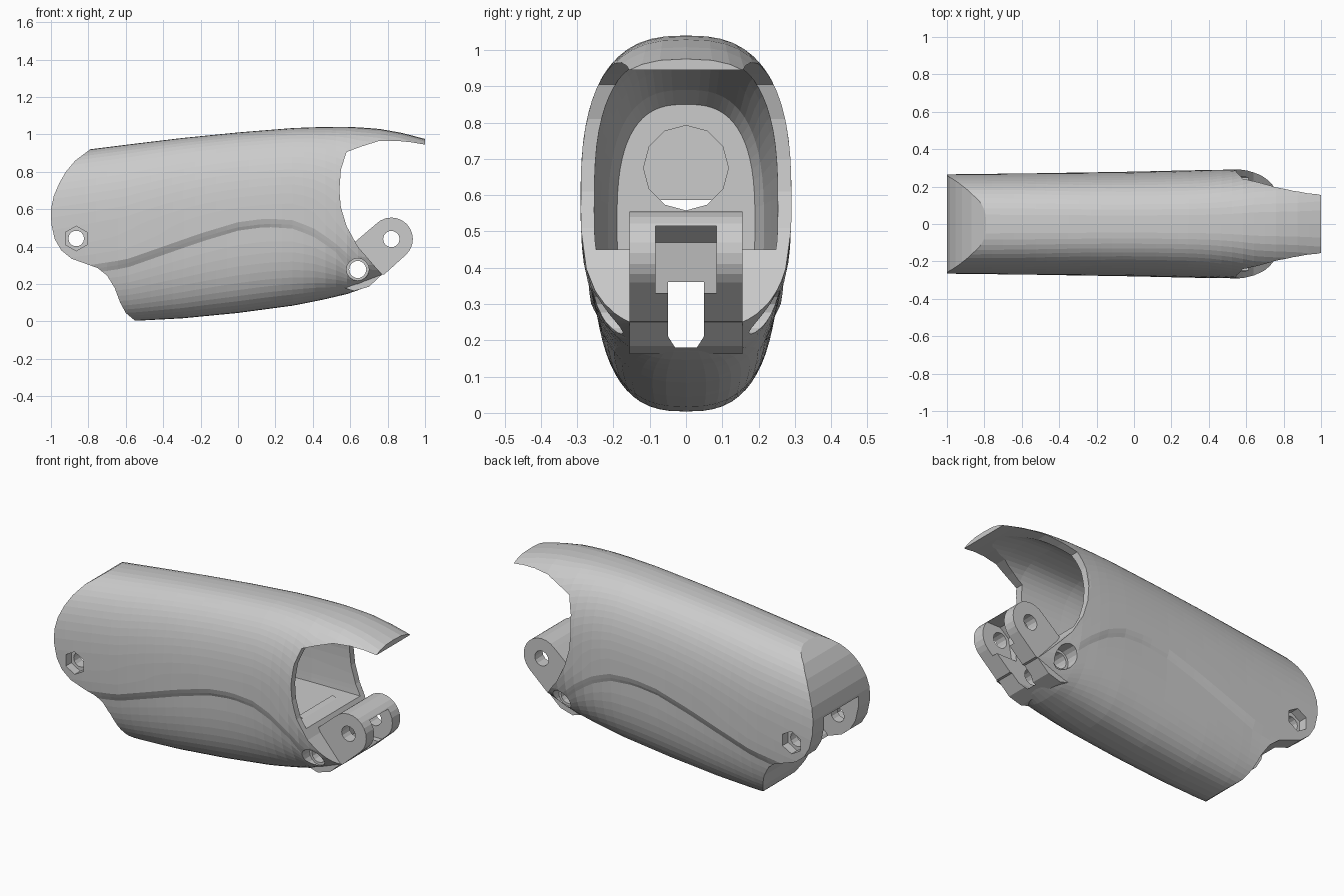
import bpy, bmesh, math
from mathutils import Matrix

if "Cube" in bpy.data.objects:
    bpy.data.objects.remove(bpy.data.objects["Cube"])

def make(name, bm):
    bmesh.ops.recalc_face_normals(bm, faces=bm.faces)
    me = bpy.data.meshes.new(name)
    bm.to_mesh(me)
    bm.free()
    ob = bpy.data.objects.new(name, me)
    bpy.context.collection.objects.link(ob)
    return ob

def boolean(ob, cutter, op='DIFFERENCE'):
    m = ob.modifiers.new(op, 'BOOLEAN')
    m.operation, m.object, m.solver = op, cutter, 'EXACT'
    bpy.context.view_layer.objects.active = ob
    bpy.ops.object.modifier_apply(modifier=m.name)
    bpy.data.objects.remove(cutter)

def lerp(keys, x):
    """Linear lookup in rows of (x, values...)."""
    if x <= keys[0][0]:
        return keys[0][1:]
    for a, b in zip(keys, keys[1:]):
        if x <= b[0]:
            t = (x - a[0]) / (b[0] - a[0])
            return [p + (q - p) * t for p, q in zip(a[1:], b[1:])]
    return keys[-1][1:]

def spow(v, e):
    return math.copysign(abs(v) ** e, v)

def loft(name, keys, xs, n, crease):
    """Super-ellipse sections (bottom, top, half width) along x, with an edge row on the crease."""
    bm = bmesh.new()
    rings = []
    for x in xs:
        bot, top, w = lerp(keys, x)
        zc, depth = lerp(crease, x)
        mid, half = (bot + top) / 2, (top - bot) / 2
        # angles from bottom to top: below, across and above the crease
        hi, lo = [math.asin(max(-.97, min(.97, spow((z - mid) / half, n / 2)))) for z in (zc, zc - .045)]
        lo = min(lo, hi - .01)
        q = math.pi / 2
        angles = ([-q + (lo + q) * i / 13 for i in range(13)] +
                  [lo + (hi - lo) * i / 2 for i in range(2)] +
                  [hi + (q - hi) * i / 17 for i in range(18)])
        side = []
        for i, a in enumerate(angles):
            inset = depth * (i / 13 if i <= 13 else max(0, (15 - i) / 2))
            y = w * max(math.cos(a), 0) ** (2 / n) - inset
            if i in (0, len(angles) - 1):
                y = 0
            side.append((y, mid + half * spow(math.sin(a), 2 / n)))
        loop = side + [(-y, z) for y, z in side[-2:0:-1]]
        rings.append([bm.verts.new((x, y, z)) for y, z in loop])
    for r, q in zip(rings, rings[1:]):
        for i in range(len(r)):
            j = (i + 1) % len(r)
            bm.faces.new((r[i], r[j], q[j], q[i]))
    bm.faces.new(rings[0])
    bm.faces.new(rings[-1])
    return make(name, bm)

def prism(name, pts, y0, y1):
    """Side profile extruded along y."""
    bm = bmesh.new()
    f = bm.faces.new([bm.verts.new((x, y0, z)) for x, z in pts])
    new = bmesh.ops.extrude_face_region(bm, geom=[f])['geom']
    bmesh.ops.translate(bm, vec=(0, y1 - y0, 0),
                        verts=[v for v in new if isinstance(v, bmesh.types.BMVert)])
    return make(name, bm)

def box(name, x0, x1, y, z0, z1):
    return prism(name, [(x0, z0), (x1, z0), (x1, z1), (x0, z1)], -y, y)

def arc(x, z, r, a0, a1, n):
    """Points on an arc, angles in degrees."""
    angs = [math.radians(a0 + (a1 - a0) * i / n) for i in range(n + 1)]
    return [(x + r * math.cos(a), z + r * math.sin(a)) for a in angs]

def disc(x, z, r, n, turn=0):
    return arc(x, z, r, turn, 360 + turn, n)[:-1]

# Outer skin with the flank crease
outer = [(-1.05, .02, .885, .265), (-.79, .005, .92, .268), (-.55, .003, .95, .271),
         (-.3, .016, .98, .275), (0, .045, 1.01, .28), (.3, .085, 1.034, .287),
         (.45, .115, 1.039, .29), (.6, .15, 1.04, .291), (.75, .21, 1.03, .288),
         (.88, .26, 1.007, .28), (1.05, .32, .962, .275)]
crease = [(-1, .28, 0), (-.8, .3, .01), (-.6, .33, .018), (-.4, .4, .018), (-.2, .47, .018),
          (0, .53, .018), (.15, .55, .016), (.3, .54, .013), (.42, .49, .01), (.53, .41, .006), (.65, .3, 0)]
shell = loft('finger_shell', outer, [-1.05 + 2.1 * i / 36 for i in range(37)], 2.65, crease)

# Side silhouette: rounded rear, wide front mouth, tongue on top
side = [(-1, .6), (-.985, .67), (-.955, .74), (-.92, .8), (-.87, .86), (-.79, .92), (-.79, 1.2),
        (1, 1.2), (1, .945), (.93, .957), (.85, .965), (.75, .963), (.66, .935), (.58, .905),
        (.55, .81), (.542, .7), (.55, .61), (.58, .51), (.64, .4), (.77, .25), (.7, .185),
        (.7, -.2), (-.55, -.2), (-.55, .003), (-.6, .045), (-.63, .1), (-.66, .18), (-.7, .245),
        (-.75, .285), (-.82, .31), (-.89, .335), (-.945, .38), (-.98, .44), (-.998, .52)]
boolean(shell, prism('silhouette', side, -.5, .5), 'INTERSECT')

# Front cavity with flat floor
inner = [(-.45, .2, .85, .19), (-.38, .15, .89, .215), (0, .1, .95, .235),
         (.3, .13, .98, .247), (.6, .19, .994, .254), (.75, .25, .987, .252),
         (.88, .3, .967, .245), (1.1, .37, .91, .24)]
cavity = loft('cavity', inner, [r[0] for r in inner], 2.7, [(0, .5, 0), (1, .5, 0)])
boolean(cavity, box('floor_clip', -2, 2, .6, .45, 2), 'INTERSECT')
boolean(shell, cavity)

# Front hinge lug
lug = [(.5, .2), (.66, .15), (.77, .24)] + arc(.82, .44, .115, -45, 135, 12) + [(.62, .42), (.5, .46)]
lug = prism('hinge_lug', lug, -.156, .156)
boolean(lug, prism('lug_clip', [(.4, .1), (.7, .185), (.77, .25), (1.2, .3), (1.2, 1), (.4, 1)], -.3, .3),
        'INTERSECT')
boolean(shell, lug, 'UNION')

# Slots: front hinge gap bridged at the back, tendon channel, rear hinge gap
gap = [(.7, .2), (1.2, .2), (1.2, .515), (.8, .515), (.76, .47), (.74, .33), (.7, .33)]
gap = [(.74, .33), (1.2, .33), (1.2, .515), (.82, .515), (.765, .47)]
boolean(shell, prism('front_gap', gap, -.084, .084))
channel = [(.049, .36), (-.049, .36), (-.049, .21), (-.03, .18), (.03, .18), (.049, .21)]
bm = bmesh.new()
ends = [[bm.verts.new((x, y, z)) for y, z in channel] for x in (-1.2, 1.2)]
for e in ends:
    bm.faces.new(e)
for i in range(6):
    j = (i + 1) % 6
    bm.faces.new((ends[0][i], ends[0][j], ends[1][j], ends[1][i]))
boolean(shell, make('tendon_channel', bm))
boolean(shell, prism('rear_gap', [(-1.3, .2), (-.865, .2)] + arc(-.865, .443, .143, -60, 90, 10)
                     + [(-1.3, .586)], -.158, .158))

# Round passage through the inner wall
bm = bmesh.new()
bmesh.ops.create_cone(bm, cap_ends=True, segments=12, radius1=.117, radius2=.117, depth=.5,
                      matrix=Matrix.Translation((-.63, 0, .675)) @ Matrix.Rotation(math.pi / 2, 4, 'Y'))
boolean(shell, make('passage', bm))

# Pin holes, counterbores and hexagonal recesses
for x, z, r in ((.82, .44, .044), (.64, .277, .046), (-.865, .443, .042)):
    boolean(shell, prism('pin_hole', disc(x, z, r, 14), -.5, .5))
for s in (-1, 1):
    boolean(shell, prism('counterbore', disc(.64, .277, .06, 16), s * .17, s * .5))
    boolean(shell, prism('hex_recess', disc(-.865, .443, .066, 6, 30), s * .215, s * .5))
